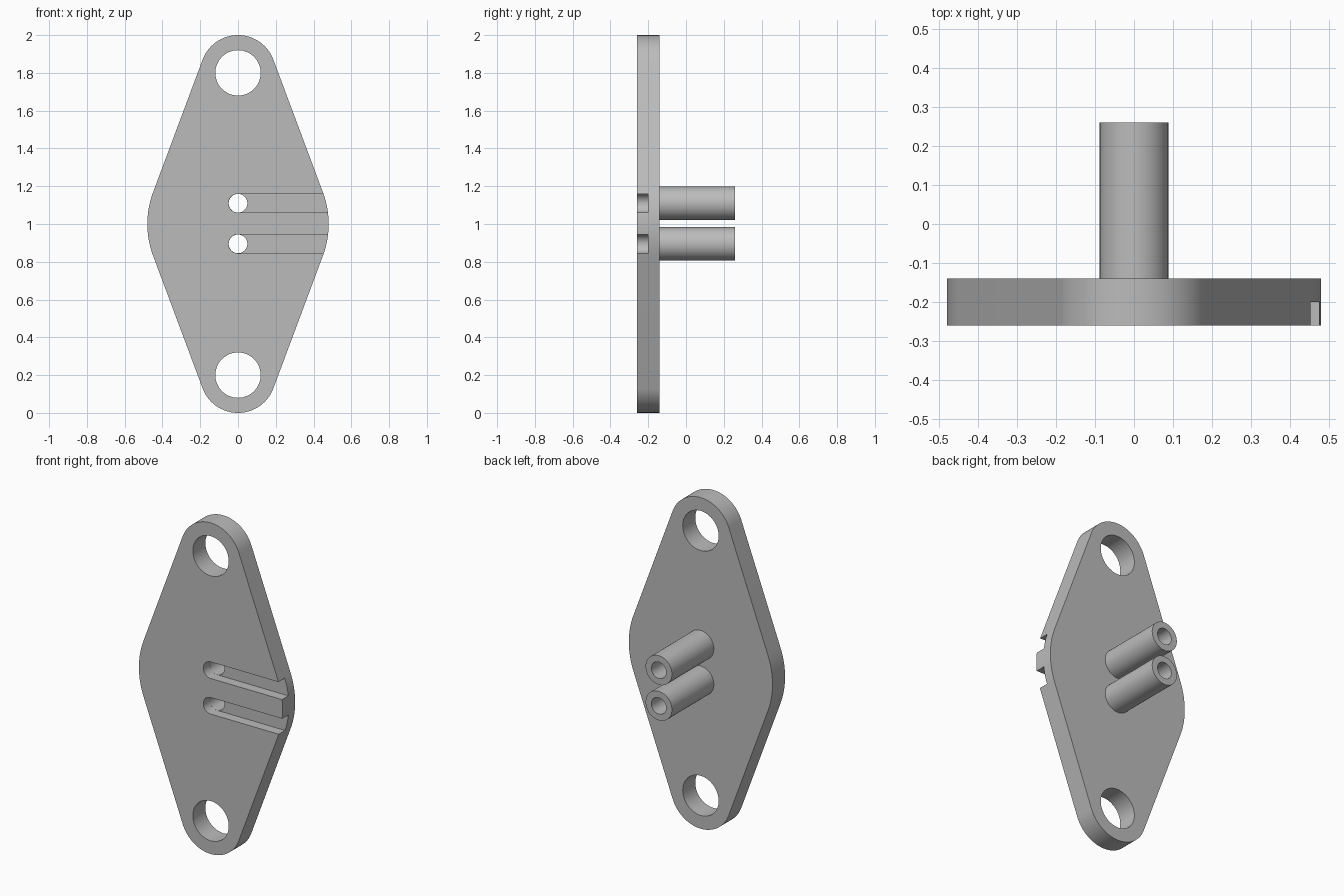
import bpy, bmesh
from math import pi, asin, cos, sin, radians

old = bpy.data.objects.get("Cube")
if old:
    bpy.data.objects.remove(old, do_unlink=True)

FRONT, BACK, TIP = -0.26, -0.14, 0.26   # plate front, plate back, tube ends
SLOT_FLOOR = -0.20
PORTS = {"upper": 1.11, "lower": 0.895}

grey = bpy.data.materials.new("plain grey")
grey.use_nodes = True
grey.diffuse_color = (0.5, 0.5, 0.5, 1)
grey.node_tree.nodes["Principled BSDF"].inputs["Base Color"].default_value = (0.5, 0.5, 0.5, 1)


def arc(cx, cz, r, start, end, steps):
    """Points on an arc in the x-z plane."""
    angles = [start + (end - start) * i / steps for i in range(steps + 1)]
    return [(cx + r * cos(a), cz + r * sin(a)) for a in angles]


def prism(name, outline, y0, y1):
    """Extrude an x-z outline from y0 to y1."""
    bm = bmesh.new()
    face = bm.faces.new([bm.verts.new((x, y0, z)) for x, z in outline])
    new = bmesh.ops.extrude_face_region(bm, geom=[face])["geom"]
    verts = [v for v in new if isinstance(v, bmesh.types.BMVert)]
    bmesh.ops.translate(bm, verts=verts, vec=(0, y1 - y0, 0))
    bmesh.ops.recalc_face_normals(bm, faces=bm.faces)
    mesh = bpy.data.meshes.new(name)
    bm.to_mesh(mesh)
    bm.free()
    mesh.materials.append(grey)
    obj = bpy.data.objects.new(name, mesh)
    bpy.context.collection.objects.link(obj)
    return obj


def rod(name, z, r, y0, y1, steps=64):
    return prism(name, arc(0, z, r, 0, 2 * pi, steps)[:-1], y0, y1)


def select(obj):
    bpy.ops.object.select_all(action="DESELECT")
    obj.select_set(True)
    bpy.context.view_layer.objects.active = obj


def cut(obj, cutter):
    """Subtract the cutter, then discard it."""
    mod = obj.modifiers.new("cut", "BOOLEAN")
    mod.operation, mod.solver, mod.object = "DIFFERENCE", "EXACT", cutter
    select(obj)
    bpy.ops.object.modifier_apply(modifier=mod.name)
    bpy.data.objects.remove(cutter, do_unlink=True)


def smooth(obj):
    select(obj)
    bpy.ops.object.shade_smooth_by_angle(angle=radians(30))


# Flange plate: a large middle circle and two end circles joined by tangents
MID_R, END_R, REACH = 0.48, 0.20, 0.8
t = asin((MID_R - END_R) / REACH)
outline = (arc(0, 1, MID_R, -t, t, 20)
           + arc(0, 1 + REACH, END_R, t, pi - t, 40)
           + arc(0, 1, MID_R, pi - t, pi + t, 20)
           + arc(0, 1 - REACH, END_R, pi + t, 2 * pi - t, 40))
plate = prism("flange_plate", outline, FRONT, BACK)

# Mounting holes
for z in (1 + REACH, 1 - REACH):
    cut(plate, rod("hole_cutter", z, 0.12, -0.4, 0))

# Round-ended slots running out to the left edge, with bores behind them
for z in PORTS.values():
    slot = arc(0, z, 0.05, pi / 2, 3 * pi / 2, 32) + [(0.6, z - 0.05), (0.6, z + 0.05)]
    cut(plate, prism("slot_cutter", slot, -0.4, SLOT_FLOOR))
    cut(plate, rod("bore_cutter", z, 0.0495, -0.4, 0))
smooth(plate)

# Hollow tubes on the back
for label, z in PORTS.items():
    tube = rod(label + "_tube", z, 0.088, BACK, TIP)
    cut(tube, rod("bore_cutter", z, 0.0495, -0.4, 0.4))
    smooth(tube)
